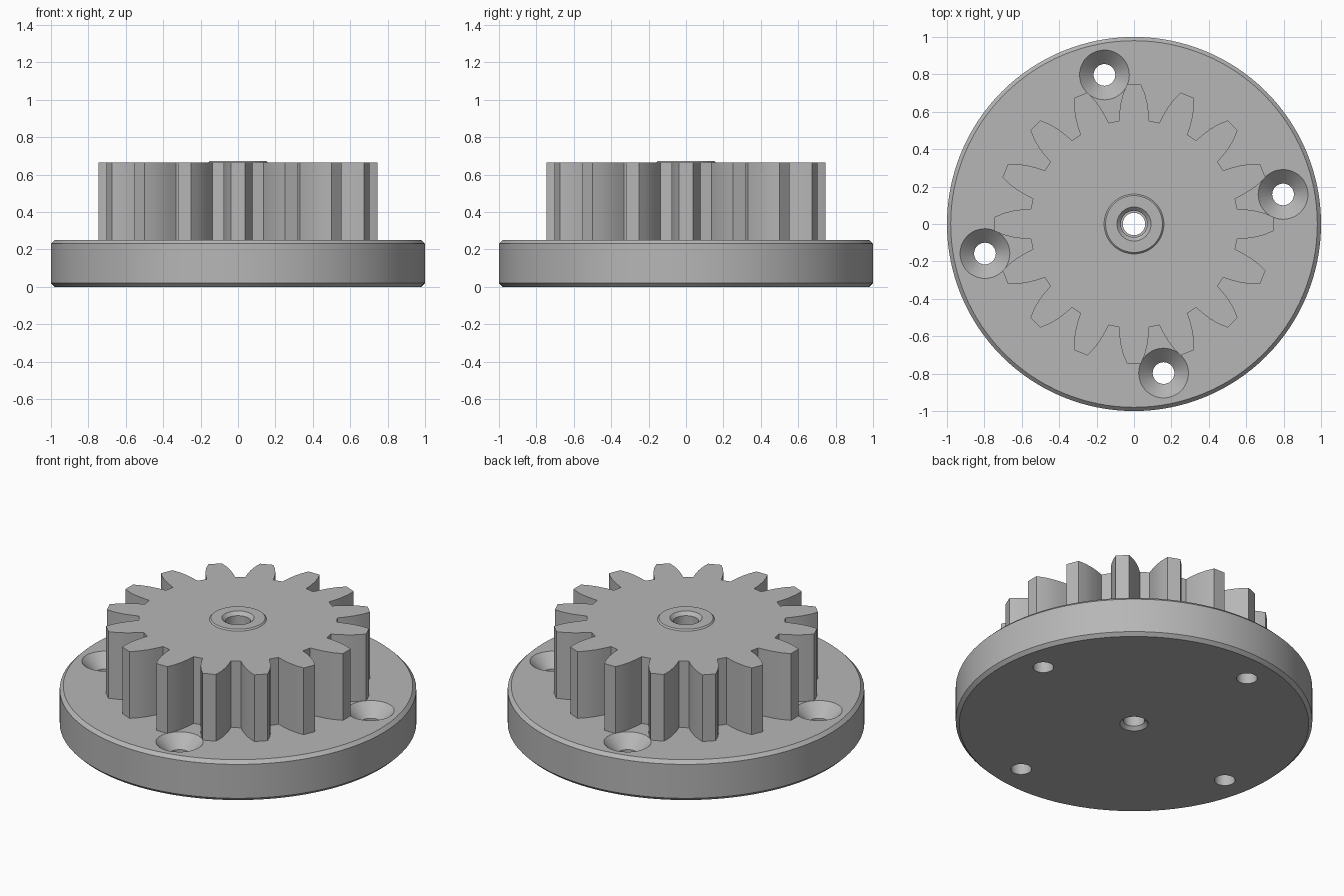
import bpy, bmesh, math
from mathutils import Matrix, Vector

default = bpy.data.objects.get("Cube")
if default:
    bpy.data.objects.remove(default, do_unlink=True)

TEETH = 16
BASE_TOP, GEAR_TOP, BOSS_TOP = 0.25, 0.663, 0.671

steel = bpy.data.materials.new("grey steel")
steel.use_nodes = True
colour = (0.47, 0.47, 0.47, 1)
steel.diffuse_color = colour
steel.node_tree.nodes["Principled BSDF"].inputs["Base Color"].default_value = colour


def make_object(name, bm):
    bmesh.ops.recalc_face_normals(bm, faces=bm.faces[:])
    mesh = bpy.data.meshes.new(name)
    bm.to_mesh(mesh)
    bm.free()
    mesh.materials.append(steel)
    obj = bpy.data.objects.new(name, mesh)
    bpy.context.collection.objects.link(obj)
    return obj


def lathe(name, profile, steps, centre=(0, 0)):
    """Revolve (radius, z) points around z; the profile starts and ends on the axis."""
    bm = bmesh.new()
    verts = [bm.verts.new((r, 0, z)) for r, z in profile]
    edges = [bm.edges.new(pair) for pair in zip(verts, verts[1:])]
    bmesh.ops.spin(bm, geom=verts + edges, cent=(0, 0, 0), axis=(0, 0, 1),
                   angle=math.tau, steps=steps)
    bmesh.ops.remove_doubles(bm, verts=bm.verts[:], dist=1e-4)
    bmesh.ops.translate(bm, verts=bm.verts[:], vec=(*centre, 0))
    return make_object(name, bm)


def cut(obj, cutters):
    bpy.context.view_layer.objects.active = obj
    for cutter in cutters:
        mod = obj.modifiers.new("cut", "BOOLEAN")
        mod.operation = "DIFFERENCE"
        mod.solver = "EXACT"
        mod.object = cutter
        bpy.ops.object.modifier_apply(modifier=mod.name)


# Chamfered round base
base = lathe("base_disc", [(0, 0), (0.98, 0), (1, 0.02), (1, BASE_TOP - 0.02),
                           (0.98, BASE_TOP), (0, BASE_TOP)], 128)

# Spur gear: one bulged flank, mirrored and repeated round the circle
flank = [(0.557, 8.4), (0.60, 7.5), (0.65, 6.3), (0.70, 4.75), (0.746, 2.9)]
outline = []
for tooth in range(TEETH):
    mid = 360 * tooth / TEETH
    half = [(r, mid - a) for r, a in flank]
    half += [(r, mid + a) for r, a in reversed(flank)]
    outline += [(r * math.cos(math.radians(a)), r * math.sin(math.radians(a)))
                for r, a in half]
bm = bmesh.new()
floor = bm.faces.new([bm.verts.new((x, y, BASE_TOP)) for x, y in outline])
raised = bmesh.ops.extrude_face_region(bm, geom=[floor], use_keep_orig=True)["geom"]
bmesh.ops.translate(bm, vec=(0, 0, GEAR_TOP - BASE_TOP),
                    verts=[v for v in raised if isinstance(v, bmesh.types.BMVert)])
gear = make_object("spur_gear", bm)

# Low boss on top of the gear
boss = lathe("hub_boss", [(0, GEAR_TOP - 0.02), (0.16, GEAR_TOP - 0.02), (0.16, GEAR_TOP),
                          (0.152, BOSS_TOP), (0, BOSS_TOP)], 64)

# Stepped, chamfered central bore
bore = lathe("bore_cutter", [(0, -0.02), (0.1, -0.02), (0.06, 0.02), (0.06, 0.3),
                             (0.071, 0.3), (0.071, BOSS_TOP - 0.02),
                             (0.111, BOSS_TOP + 0.02), (0, BOSS_TOP + 0.02)], 48)

# Four countersunk screw holes
screw_profile = [(0, -0.05), (0.058, -0.05), (0.058, BASE_TOP - 0.075),
                 (0.133, BASE_TOP), (0.133, BASE_TOP + 0.05), (0, BASE_TOP + 0.05)]
holes = []
for quarter in range(4):
    spot = Matrix.Rotation(quarter * math.pi / 2, 2) @ Vector((0.797, 0.158))
    holes.append(lathe("screw_hole_cutter", screw_profile, 48, spot))

cut(base, [bore] + holes)
cut(gear, [bore])
cut(boss, [bore])
for cutter in [bore] + holes:
    bpy.data.objects.remove(cutter, do_unlink=True)

# Smooth round walls, crisp edges
bpy.ops.object.select_all(action="DESELECT")
for part in (base, gear, boss):
    part.select_set(True)
bpy.context.view_layer.objects.active = base
bpy.ops.object.shade_smooth_by_angle(angle=math.radians(25))
